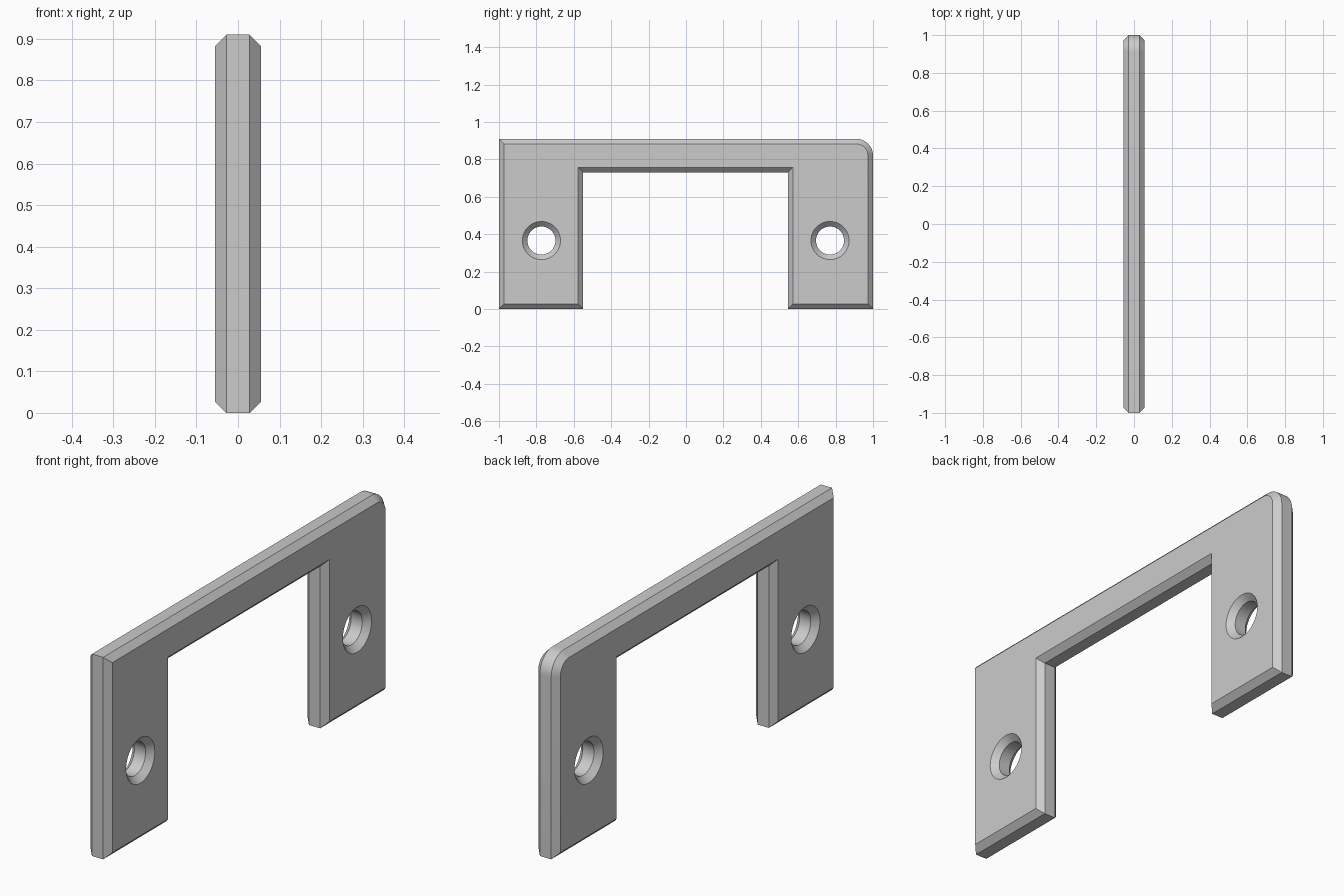
import bpy
import bmesh
from math import cos, sin, pi
from mathutils import Vector

cube = bpy.data.objects.get("Cube")
if cube:
    bpy.data.objects.remove(cube, do_unlink=True)

HALF = 0.055      # half the plate thickness
CHAMFER = 0.027   # width of every bevelled edge
TOP = 0.91
ROUND = 0.09      # radius of the rounded back corner
ARC_STEPS = 12
HOLE_STEPS = 48

# Grey material
grey = bpy.data.materials.new("light_grey")
grey.use_nodes = True
grey.diffuse_color = (0.6, 0.6, 0.6, 1)
grey.node_tree.nodes["Principled BSDF"].inputs["Base Color"].default_value = grey.diffuse_color


def inset(points, d):
    """Mitred offset to the left of each edge of a closed loop."""
    result = []
    for i, p in enumerate(points):
        a = (p - points[i - 1]).normalized()
        b = (points[(i + 1) % len(points)] - p).normalized()
        na, nb = Vector((-a.y, a.x)), Vector((-b.y, b.x))
        result.append(p + (na + nb) * d / (1 + na.dot(nb)))
    return result


def add_wall(bm, points):
    """Chamfered wall along a loop; returns its two rim edge loops."""
    small = inset(points, CHAMFER)
    layers = [(small, -HALF), (points, CHAMFER - HALF),
              (points, HALF - CHAMFER), (small, HALF)]
    rings = [[bm.verts.new((x, p.x, p.y)) for p in loop] for loop, x in layers]
    n = len(points)
    for low, high in zip(rings, rings[1:]):
        for i in range(n):
            j = (i + 1) % n
            bm.faces.new((low[i], low[j], high[j], high[i]))
    return [[bm.edges.get((r[i], r[(i + 1) % n])) for i in range(n)]
            for r in (rings[0], rings[-1])]


# Arch outline in (y, z), counter-clockwise, with one rounded corner
corner = [Vector((1 - ROUND + ROUND * cos(t), TOP - ROUND + ROUND * sin(t)))
          for t in (pi / 2 * k / ARC_STEPS for k in range(ARC_STEPS + 1))]
outline = [Vector(p) for p in ((-1, 0), (-0.55, 0), (-0.55, 0.73),
                               (0.545, 0.73), (0.545, 0), (1, 0))]
outline += corner + [Vector((-1, TOP))]

# Countersunk screw holes, clockwise so their chamfers open outwards
loops = [outline]
for y in (-0.773, 0.77):
    loops.append([Vector((y + 0.075 * cos(t), 0.366 + 0.075 * sin(t)))
                  for t in (-2 * pi * k / HOLE_STEPS for k in range(HOLE_STEPS))])

# Walls, then the two flat sides filled around the holes
bm = bmesh.new()
rims = [add_wall(bm, loop) for loop in loops]
for side, x in ((0, -1), (1, 1)):
    edges = [e for rim in rims for e in rim[side]]
    bmesh.ops.triangle_fill(bm, edges=edges, use_beauty=True, normal=(x, 0, 0))
bmesh.ops.recalc_face_normals(bm, faces=bm.faces[:])

mesh = bpy.data.meshes.new("bracket_plate")
bm.to_mesh(mesh)
bm.free()
mesh.materials.append(grey)
plate = bpy.data.objects.new("bracket_plate", mesh)
bpy.context.collection.objects.link(plate)

# Smooth curved walls, sharp chamfer edges
bpy.context.view_layer.objects.active = plate
plate.select_set(True)
bpy.ops.object.shade_smooth_by_angle(angle=pi / 6)
